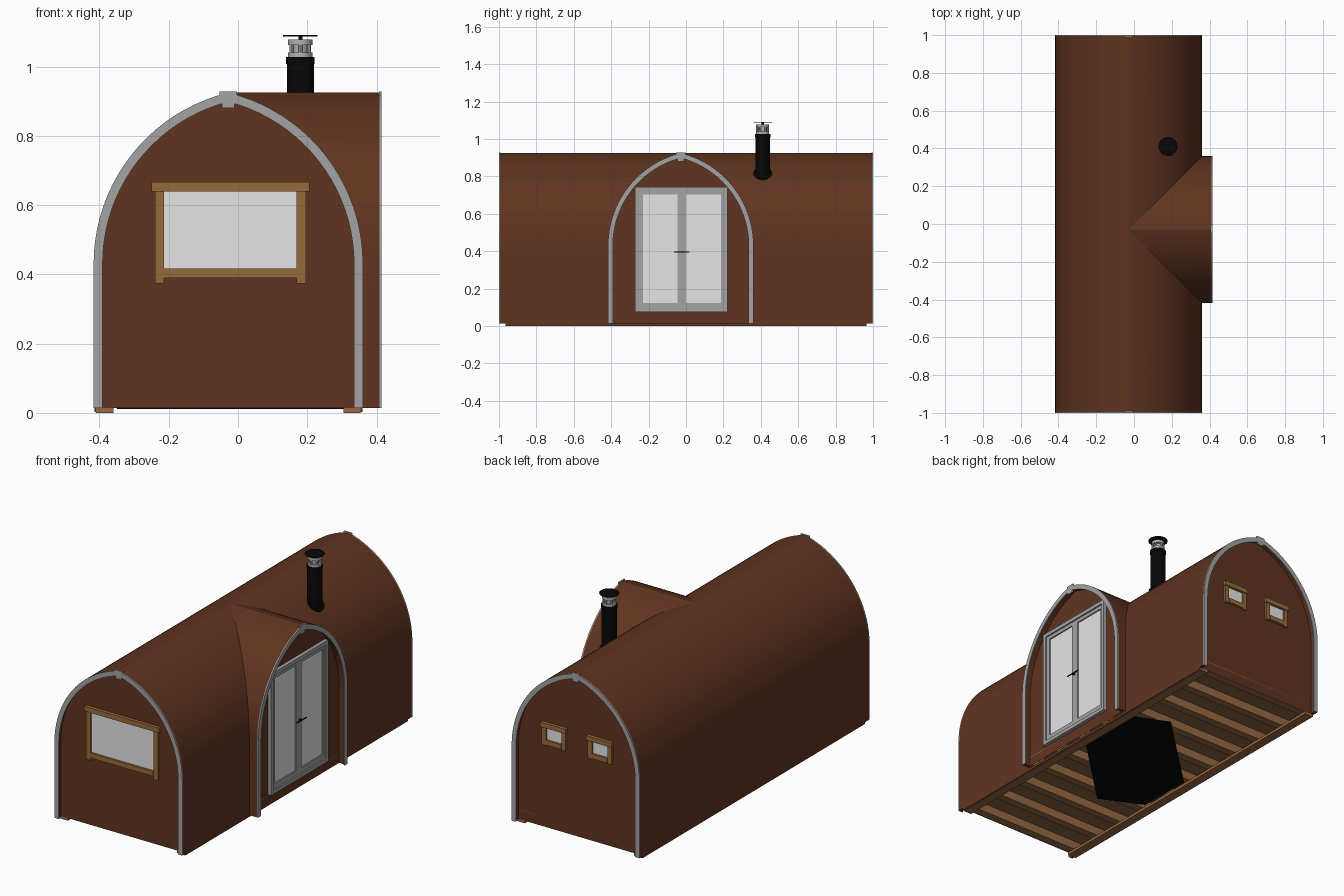
import bpy, bmesh, math
from mathutils import Vector

if "Cube" in bpy.data.objects:
    bpy.data.objects.remove(bpy.data.objects["Cube"])

CX, CY = -0.028, -0.028         # ridge centre lines of the main vault and porch
W, Z0, ZS, ZA = 0.389, 0.014, 0.43, 0.925
R = (W * W + (ZA - ZS) ** 2) / (2 * W)


def material(name, rgb):
    m = bpy.data.materials.new(name)
    m.diffuse_color = (*rgb, 1)
    m.use_nodes = True
    m.node_tree.nodes["Principled BSDF"].inputs["Base Color"].default_value = m.diffuse_color
    return m


BROWN = material("brown cladding", (0.116, 0.034, 0.014))
GREY = material("grey trim", (0.37, 0.37, 0.37))
GLASS = material("pale glass", (0.79, 0.79, 0.79))
WOOD = material("window wood", (0.31, 0.148, 0.042))
JOIST = material("joist wood", (0.31, 0.14, 0.055))
FLOOR = material("floor boards", (0.25, 0.122, 0.047))
BLACK = material("black metal", (0.002, 0.002, 0.002))
STEEL = material("light steel", (0.45, 0.45, 0.45))


def finish(name, bm, mat, smooth=False):
    bmesh.ops.remove_doubles(bm, verts=bm.verts, dist=1e-5)
    bmesh.ops.recalc_face_normals(bm, faces=bm.faces)
    me = bpy.data.meshes.new(name)
    bm.to_mesh(me)
    bm.free()
    me.materials.append(mat)
    ob = bpy.data.objects.new(name, me)
    bpy.context.collection.objects.link(ob)
    if smooth:
        bpy.ops.object.select_all(action='DESELECT')
        ob.select_set(True)
        bpy.context.view_layer.objects.active = ob
        bpy.ops.object.shade_smooth_by_angle(angle=math.radians(12))
    return ob


def boxes(name, mat, *bounds):
    """One object of boxes, each (x0, x1, y0, y1, z0, z1)."""
    bm = bmesh.new()
    for x0, x1, y0, y1, z0, z1 in bounds:
        vs = bmesh.ops.create_cube(bm, size=1)['verts']
        for v in vs:
            v.co = Vector(((x0 + x1) / 2 + v.co.x * (x1 - x0),
                           (y0 + y1) / 2 + v.co.y * (y1 - y0),
                           (z0 + z1) / 2 + v.co.z * (z1 - z0)))
    me = bpy.data.meshes.new(name)
    bm.to_mesh(me)
    bm.free()
    me.materials.append(mat)
    bpy.context.collection.objects.link(bpy.data.objects.new(name, me))


def cylinder(name, mat, x, y, z0, z1, r, n=40):
    bm = bmesh.new()
    bmesh.ops.create_cone(bm, cap_ends=True, segments=n, radius1=r, radius2=r, depth=z1 - z0)
    ob = finish(name, bm, mat, True)
    ob.location = (x, y, (z0 + z1) / 2)
    return ob


def half_arch(inset=0, n=20):
    """Pointed arch from foot to apex, as (offset from centre, height)."""
    r, c = R - inset, W - R
    top = math.acos(-c / r)
    return [(W - inset, Z0)] + [(c + r * math.cos(top * i / n), ZS + r * math.sin(top * i / n))
                                for i in range(n + 1)]


def arch(inset=0):
    h = half_arch(inset)
    return h + [(-s, z) for s, z in h[-2::-1]]


def on_end(s, z, d):            # arch across x, placed at y = d
    return (CX + s, d, z)


def on_porch(s, z, d):          # arch across y, placed at x = d
    return (d, CY + s, z)


def arch_band(name, place, d0, d1, thick, mat):
    bm = bmesh.new()
    rows = [[bm.verts.new(place(*p, d)) for p, d in ((a, d0), (a, d1), (b, d1), (b, d0))]
            for a, b in zip(arch(), arch(thick))]
    for p, q in zip(rows, rows[1:]):
        for k in range(4):
            bm.faces.new((p[k], p[(k + 1) % 4], q[(k + 1) % 4], q[k]))
    bm.faces.new(rows[0])
    bm.faces.new(rows[-1])
    finish(name, bm, mat, True)


def arch_wall(name, place, d):
    bm = bmesh.new()
    bm.faces.new([bm.verts.new(place(s, z, d)) for s, z in arch(0.003)])
    finish(name, bm, BROWN)


# Vaulted shell: main vault and porch vault meet along mitred valleys
YW, XW = 0.965, 0.374
bm = bmesh.new()
h = half_arch()
strips = [lambda s, z: ((CX - s, -YW, z), (CX - s, YW, z))]
for g in (-1, 1):
    strips.append(lambda s, z, g=g: ((CX + s, g * YW, z), (CX + s, CY + g * s, z)))
    strips.append(lambda s, z, g=g: ((CX + s, CY + g * s, z), (XW, CY + g * s, z)))
for f in strips:
    rows = [[bm.verts.new(c) for c in f(s, z)] for s, z in h]
    for p, q in zip(rows, rows[1:]):
        bm.faces.new((p[0], p[1], q[1], q[0]))
finish("roof_shell", bm, BROWN, True)

# End walls, overhanging eaves, grey arch trims and ridge key blocks
for name, place, wall, edge in (("front", on_end, -YW, -1), ("back", on_end, YW, 1),
                                ("porch", on_porch, XW, 0.415)):
    g = -1 if edge < 0 else 1
    arch_wall(name + "_wall", place, wall)
    arch_band(name + "_eave", place, wall, edge - g * 0.006, 0.016, BROWN)
    arch_band(name + "_trim", place, edge - g * 0.006, edge, 0.026, GREY)
    for part, hw, z0, z1 in (("ridge_cap", 0.025, 0.910, 0.928), ("ridge_key", 0.018, 0.880, 0.912)):
        a, b = place(-hw, z0, edge - g * 0.008), place(hw, z1, edge)
        boxes(name + "_" + part, GREY, [v for k in range(3) for v in sorted((a[k], b[k]))])


# Windows with an overhanging head and short feet under the sill
def window(name, g, x0, x1, z0, z1, b, ear, foot):
    def bar(xa, xb, za, zb, out):
        return (xa, xb, *sorted((g * (YW - 0.005), g * (YW + out))), za, zb)
    boxes(name + "_glass", GLASS, bar(x0, x1, z0, z1, 0.003))
    boxes(name + "_frame", WOOD,
          bar(x0 - b - ear, x1 + b + ear, z1, z1 + b, 0.018),
          bar(x0 - b, x0, z0 - b - foot, z1, 0.012),
          bar(x1, x1 + b, z0 - b - foot, z1, 0.012),
          bar(x0, x1, z0 - b, z0, 0.014))


window("front_window", -1, -0.213, 0.169, 0.417, 0.640, 0.027, 0.010, 0.016)
for side, x in (("left", -0.158), ("right", 0.122)):
    window("back_window_" + side, 1, x - 0.047, x + 0.047, 0.499, 0.567, 0.026, 0.004, 0.004)

# Double door: outer frame, two glazed leaves, levers
boxes("door_frame", GREY,
      (XW - 0.005, 0.394, -0.274, -0.252, 0.075, 0.743), (XW - 0.005, 0.394, 0.203, 0.223, 0.075, 0.743),
      (XW - 0.005, 0.394, -0.252, 0.203, 0.722, 0.743), (XW - 0.005, 0.394, -0.252, 0.203, 0.075, 0.095))
for side, y0, y1, g0, g1 in (("left", -0.252, -0.0225, -0.230, -0.045),
                             ("right", -0.0205, 0.203, 0.001, 0.187)):
    boxes("door_leaf_" + side, GREY,
          (XW, 0.386, y0, g0, 0.095, 0.722), (XW, 0.386, g1, y1, 0.095, 0.722),
          (XW, 0.386, g0, g1, 0.702, 0.722), (XW, 0.386, g0, g1, 0.095, 0.123))
    boxes("door_glass_" + side, GLASS, (XW - 0.005, 0.379, g0, g1, 0.123, 0.702))
boxes("door_handle", BLACK, (0.388, 0.404, -0.025, -0.018, 0.393, 0.400),
      (0.400, 0.405, -0.064, 0.020, 0.394, 0.399))

# Floor underside, tall cross joists, long runners and side skirts
boxes("floor", FLOOR, (-0.412, 0.356, -YW, YW, 0.062, 0.070),
      (0.356, XW, CY - W + 0.003, CY + W - 0.003, 0.062, 0.070))
boxes("joists", JOIST, *[(-0.410, 0.354, y - 0.022, y + 0.022, 0.015, 0.062)
                         for y in [-0.94 + 0.188 * i for i in range(11)]])
boxes("runners", JOIST, (-0.410, -0.360, -YW, YW, 0, 0.015), (0.305, 0.354, -YW, YW, 0, 0.015))
boxes("side_skirts", BROWN, (-0.415, -0.410, -YW, YW, 0.003, 0.020), (0.354, 0.359, -YW, YW, 0.003, 0.020))

# Black six-sided plate beneath the floor
bm = bmesh.new()
pts = [(0.335, 0.0), (-0.110, -0.432), (-0.345, -0.32), (-0.350, -0.01), (0.109, 0.43), (0.327, 0.333)]
face = bm.faces.new([bm.verts.new((x, y, 0.011)) for x, y in pts])
ext = bmesh.ops.extrude_face_region(bm, geom=[face])
bmesh.ops.translate(bm, verts=[v for v in ext['geom'] if isinstance(v, bmesh.types.BMVert)], vec=(0, 0, 0.003))
finish("underfloor_plate", bm, BLACK)

# Chimney: flue, roof flashing, collar, open steel lantern and rain cap
X, Y = 0.18, 0.41
cylinder("chimney_flue", BLACK, X, Y, 0.75, 1.012, 0.039)
flashing = cylinder("chimney_flashing", BLACK, X, Y, 0.795, 0.825, 0.049)
flashing.rotation_euler.y = math.radians(41)
cylinder("chimney_collar", BLACK, X, Y, 1.008, 1.028, 0.041)
cylinder("lantern_lower_ring", STEEL, X, Y, 1.026, 1.041, 0.035)
cylinder("lantern_upper_ring", STEEL, X, Y, 1.063, 1.078, 0.035)
cylinder("lantern_core", STEEL, X, Y, 1.040, 1.064, 0.022)
for i in range(6):
    a = math.tau * (i + 0.5) / 6
    cylinder("lantern_strut", STEEL, X + 0.029 * math.cos(a), Y + 0.029 * math.sin(a), 1.040, 1.064, 0.006, 8)
cylinder("chimney_stem", BLACK, X, Y, 1.076, 1.088, 0.006, 12)
cylinder("chimney_cap", BLACK, X, Y, 1.087, 1.091, 0.050)
